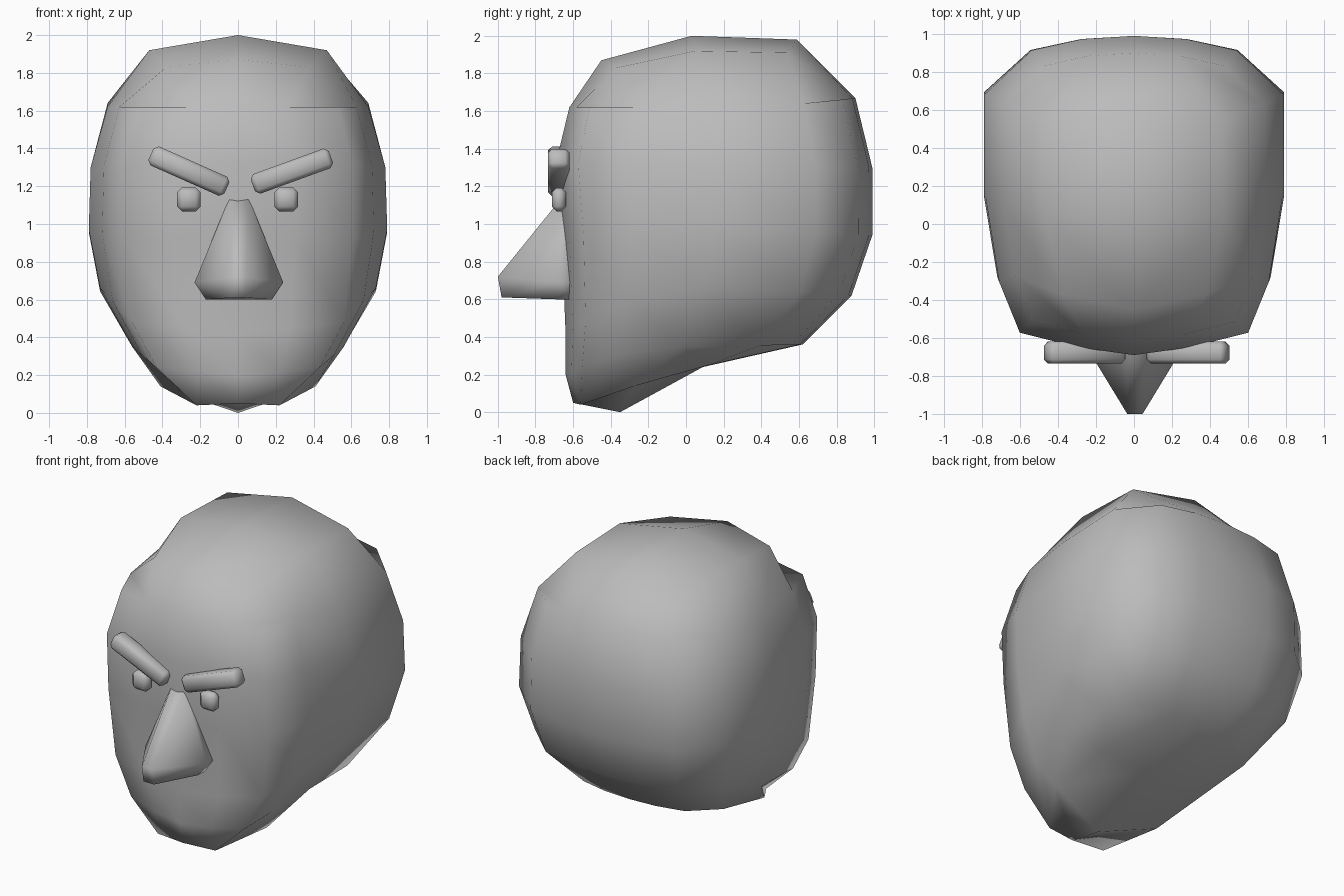
import bpy, bmesh, math
from mathutils import Vector

if "Cube" in bpy.data.objects:
    bpy.data.objects.remove(bpy.data.objects["Cube"])

grey = bpy.data.materials.new("plain_grey")
grey.use_nodes = True
COLOUR = (0.5, 0.5, 0.5, 1)
grey.diffuse_color = COLOUR
grey.node_tree.nodes["Principled BSDF"].inputs["Base Color"].default_value = COLOUR


def finish(bm, name, smooth=True):
    bmesh.ops.recalc_face_normals(bm, faces=bm.faces)
    for f in bm.faces:
        f.smooth = smooth
    mesh = bpy.data.meshes.new(name)
    bm.to_mesh(mesh)
    bm.free()
    mesh.materials.append(grey)
    obj = bpy.data.objects.new(name, mesh)
    bpy.context.collection.objects.link(obj)
    return obj


# Half outline of a head ring, front to back: (share of width, share of depth)
OUTLINE = [(0, 0), (.38, .025), (.77, .07), (.91, .23), (1, .49),
           (1, .82), (.69, .955), (.35, .99), (0, 1)]

# Head rings, top to bottom: half width, front (y, z), side z, back (y, z)
RINGS = [
    (.69, (-.62, 1.62), 1.62, (.90, 1.67)),
    (.78, (-.69, 1.33), 1.30, (.99, 1.30)),
    (.79, (-.66, .92), .97, (.99, .94)),
    (.73, (-.64, .42), .66, (.88, .62)),
    (.56, (-.64, .20), .35, (.62, .36)),
]

# Caps: middle point and half of an eight point ring, front to back
CROWN = ((0, .03, 2.0), [(0, -.45, 1.87), (.38, -.37, 1.83), (.47, .05, 1.92),
                         (.46, .54, 1.91), (0, .59, 1.98)])
CHIN = ((0, -.35, 0), [(0, -.60, .05), (.22, -.56, .04), (.41, -.27, .14),
                       (.36, .12, .25), (0, .09, .24)])


def mirrored(half):
    return half + [(-x, y, z) for x, y, z in half[-2:0:-1]]


def ring_points(width, front, side_z, back):
    half = []
    for u, t in OUTLINE:
        end_z, k = (front[1], 1 - t / .49) if t < .49 else (back[1], (t - .49) / .51)
        half.append((u * width, front[0] + t * (back[0] - front[0]),
                     side_z + (end_z - side_z) * k * k))
    return mirrored(half)


bm = bmesh.new()
rings = [[bm.verts.new(p) for p in ring_points(*r)] for r in RINGS]
for a, b in zip(rings, rings[1:]):
    for i in range(16):
        j = (i + 1) % 16
        bm.faces.new((a[i], a[j], b[j], b[i]))
for outer, (middle, half) in ((rings[0], CROWN), (rings[-1], CHIN)):
    mid = bm.verts.new(middle)
    inner = [bm.verts.new(p) for p in mirrored(half)]
    for c in (1, 3, 5, 7):
        before, after, o = inner[c - 1], inner[(c + 1) % 8], 2 * c
        bm.faces.new((outer[o - 1], outer[o], outer[o + 1], inner[c]))
        bm.faces.new((outer[o - 2], outer[o - 1], inner[c], before))
        bm.faces.new((outer[o + 1], outer[(o + 2) % 16], after, inner[c]))
        bm.faces.new((before, inner[c], after, mid))
finish(bm, "head")

# Nose: wedge with a narrow ridge and a flared base
bm = bmesh.new()
for s in (-1, 1):
    for x, y, z in ((.05, -.66, 1.14), (.04, -1, .72), (.04, -.98, .61),
                    (.235, -.68, .69), (.175, -.69, .60),
                    (.235, -.60, .69), (.175, -.60, .60), (.05, -.60, 1.14)):
        bm.verts.new((.005 + s * x, y, z))
bmesh.ops.convex_hull(bm, input=bm.verts)
bmesh.ops.dissolve_limit(bm, angle_limit=.02, verts=bm.verts, edges=bm.edges)
finish(bm, "nose")


def rounded_block(name, centre, size, tilt, bevel):
    bm = bmesh.new()
    bmesh.ops.create_cube(bm, size=1)
    bmesh.ops.scale(bm, vec=size, verts=bm.verts)
    bmesh.ops.bevel(bm, geom=bm.edges[:], offset=bevel, segments=1, affect='EDGES')
    obj = finish(bm, name)
    obj.location = centre
    obj.rotation_euler.y = math.radians(tilt)


# Eyes and slanted eyebrows
rounded_block("right_eye", (-.26, -.675, 1.13), (.125, .075, .125), 0, .025)
rounded_block("left_eye", (.255, -.675, 1.13), (.125, .075, .125), 0, .025)
rounded_block("right_eyebrow", (-.26, -.677, 1.28), (.44, .115, .11), 24, .022)
rounded_block("left_eyebrow", (.285, -.677, 1.28), (.44, .115, .11), -20, .022)
